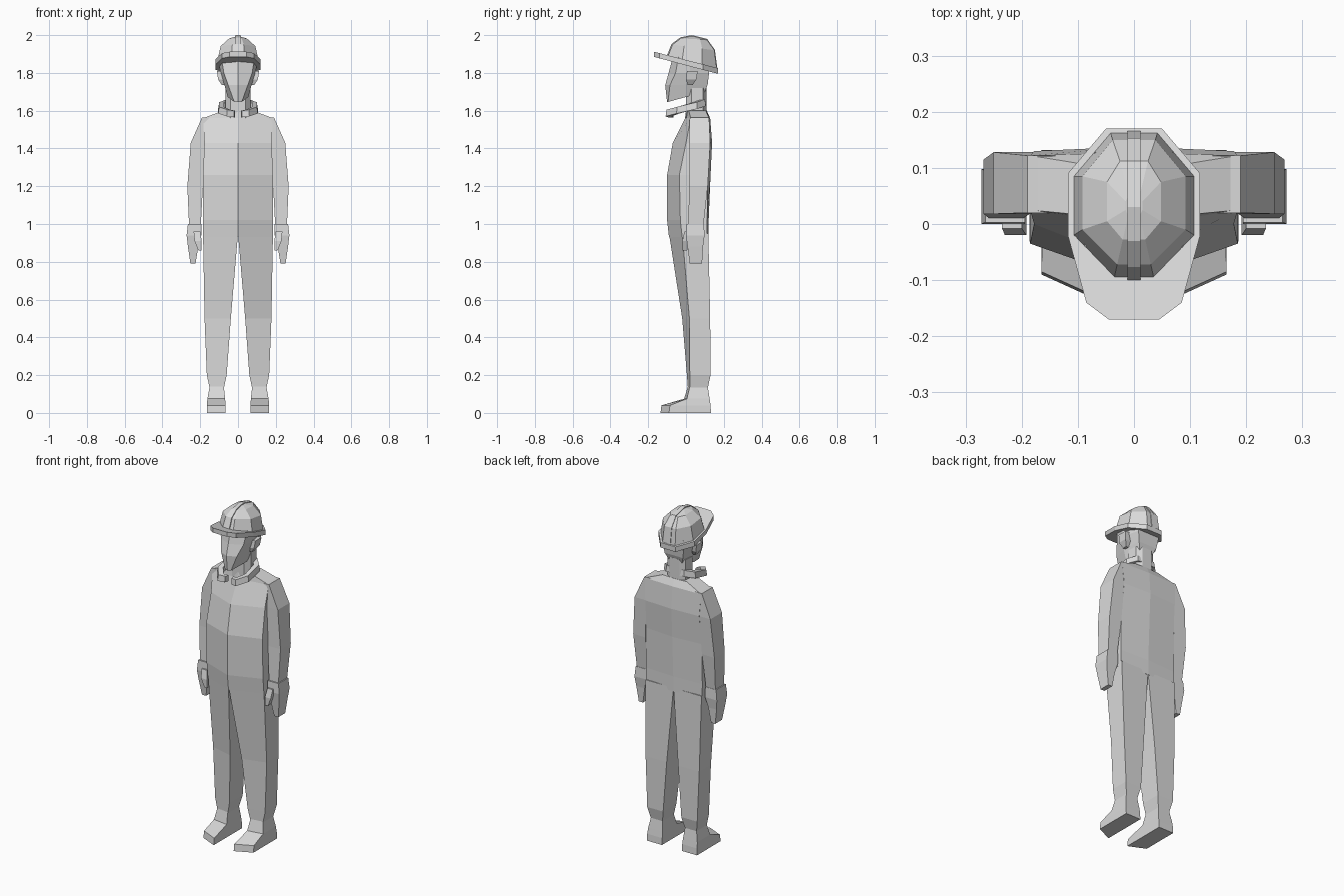
import bpy
import bmesh

default_cube = bpy.data.objects.get("Cube")
if default_cube:
    bpy.data.objects.remove(default_cube, do_unlink=True)

# One plain grey for the whole figure
grey = bpy.data.materials.new("plain_grey")
grey.use_nodes = True
grey_value = (0.7, 0.7, 0.7, 1)
grey.diffuse_color = grey_value
grey.node_tree.nodes["Principled BSDF"].inputs["Base Color"].default_value = grey_value


def loft(name, rings, mirrored=False):
    """Skin a stack of equal-length closed rings and cap both ends."""
    bm = bmesh.new()
    loops = [[bm.verts.new(point) for point in ring] for ring in rings]
    count = len(loops[0])
    for lower, upper in zip(loops, loops[1:]):
        for i in range(count):
            j = (i + 1) % count
            bm.faces.new((lower[i], lower[j], upper[j], upper[i]))
    bm.faces.new(loops[0])
    bm.faces.new(loops[-1])
    bmesh.ops.recalc_face_normals(bm, faces=bm.faces[:])
    mesh = bpy.data.meshes.new(name)
    bm.to_mesh(mesh)
    bm.free()
    mesh.materials.append(grey)
    obj = bpy.data.objects.new(name, mesh)
    bpy.context.collection.objects.link(obj)
    if mirrored:
        mirror = obj.modifiers.new("mirror", "MIRROR")
        mirror.use_mirror_merge = False
    return obj


def symmetric(half, z_front, z_back):
    """Close a front-to-back half outline across x = 0, tilted from z_front to z_back."""
    other = [(-x, y) for x, y in reversed(half) if x > 0]
    outline = half + other
    y_min = min(y for x, y in outline)
    y_max = max(y for x, y in outline)
    slope = (z_back - z_front) / (y_max - y_min)
    return [(x, y, z_front + slope * (y - y_min)) for x, y in outline]


def box_ring(z, x_in, x_out, y_front, y_back, y_skew=0.0, z_skew=0.0):
    """Four-sided section; y_skew pushes the inner front corner, z_skew drops the outer edge."""
    return [(x_out, y_front, z - z_skew), (x_in, y_front + y_skew, z),
            (x_in, y_back, z), (x_out, y_back, z - z_skew)]


def torso_ring(z, width, front_mid, front_side, back_side, back_mid):
    half = [(0, front_mid), (width, front_side), (width, back_side), (0, back_mid)]
    return symmetric(half, z, z)


# Jacket body with a ridge down the chest and back
loft("jacket_body", [
    torso_ring(0.93, 0.185, -0.09, -0.02, 0.112, 0.12),
    torso_ring(1.02, 0.186, -0.1, -0.03, 0.112, 0.12),
    torso_ring(1.26, 0.185, -0.1, -0.035, 0.115, 0.13),
    torso_ring(1.43, 0.178, -0.07, 0.0, 0.13, 0.138),
    torso_ring(1.56, 0.185, -0.005, 0.025, 0.122, 0.128),
    torso_ring(1.6, 0.08, 0.0, 0.015, 0.105, 0.11),
])

# Sleeves
loft("sleeve", [
    box_ring(1.565, 0.14, 0.19, 0.02, 0.122),
    box_ring(1.43, 0.175, 0.25, 0.018, 0.128),
    box_ring(1.2, 0.186, 0.268, 0.018, 0.115),
    box_ring(0.97, 0.198, 0.258, 0.01, 0.09),
], mirrored=True)

# Gloved hands with thumbs
loft("glove", [
    box_ring(1.0, 0.194, 0.265, 0.003, 0.095),
    box_ring(0.94, 0.194, 0.272, 0.0, 0.098),
    box_ring(0.88, 0.21, 0.265, 0.008, 0.09),
    box_ring(0.79, 0.225, 0.252, 0.02, 0.085),
], mirrored=True)
loft("thumb", [
    box_ring(0.96, 0.2, 0.235, -0.008, 0.03),
    box_ring(0.91, 0.192, 0.23, -0.02, 0.02),
    box_ring(0.86, 0.192, 0.21, -0.018, 0.006),
], mirrored=True)

# Trouser legs
loft("trouser_leg", [
    box_ring(0.95, 0.0, 0.185, -0.02, 0.118, y_skew=-0.07),
    box_ring(0.5, 0.038, 0.177, 0.018, 0.128, y_skew=-0.038),
    box_ring(0.2, 0.06, 0.165, 0.02, 0.13, y_skew=-0.015),
    box_ring(0.13, 0.075, 0.15, 0.02, 0.115, y_skew=-0.01),
], mirrored=True)

# Boots
loft("boot", [
    box_ring(0.14, 0.075, 0.15, 0.02, 0.115, y_skew=-0.01),
    box_ring(0.075, 0.068, 0.162, 0.005, 0.125, y_skew=-0.015),
    box_ring(0.04, 0.066, 0.165, -0.085, 0.13, y_skew=-0.045),
    box_ring(0.0, 0.066, 0.165, -0.09, 0.132, y_skew=-0.045),
], mirrored=True)

# Neck
neck_half = [(0.04, 0.0), (0.065, 0.03), (0.06, 0.09), (0.03, 0.108)]
loft("neck", [symmetric(neck_half, z, z) for z in (1.56, 1.72)])

# Collar, open at the front and rising towards the back
collar_path = [(0.022, -0.095, 1.565), (0.06, -0.108, 1.57), (0.105, -0.05, 1.585),
               (0.105, 0.06, 1.61), (0.06, 0.105, 1.625), (0.0, 0.108, 1.627)]
collar_height = 0.035
collar_rings = []
for x, y, z in collar_path:
    inner_x, inner_y = x * 0.7, y * 0.7
    top = z + collar_height
    collar_rings.append([(x, y, z), (x * 0.95, y * 0.95, top),
                         (inner_x, inner_y, top), (inner_x, inner_y, z)])
loft("collar", collar_rings, mirrored=True)

# Head, with a narrow chin and a ridged face
loft("head", [
    symmetric([(0, -0.1), (0.02, -0.095), (0.055, 0.0), (0.045, 0.1)], 1.645, 1.7),
    symmetric([(0, -0.11), (0.052, -0.085), (0.072, 0.0), (0.06, 0.115)], 1.735, 1.74),
    symmetric([(0, -0.092), (0.075, -0.055), (0.095, 0.02), (0.07, 0.122)], 1.8, 1.8),
    symmetric([(0, -0.068), (0.088, -0.04), (0.1, 0.02), (0.07, 0.128)], 1.89, 1.85),
])

# Ears
loft("ear", [
    box_ring(1.735, 0.06, 0.085, 0.01, 0.035),
    box_ring(1.765, 0.07, 0.105, 0.0, 0.055),
    box_ring(1.81, 0.08, 0.112, 0.005, 0.062),
], mirrored=True)

# Helmet brim, a tilted slab that is longer at the front
brim_half = [(0.045, -0.17), (0.085, -0.14), (0.118, -0.02), (0.118, 0.09), (0.05, 0.17)]
loft("helmet_brim", [symmetric(brim_half, 1.885, 1.795), symmetric(brim_half, 1.912, 1.825)])

# Helmet dome
loft("helmet_dome", [
    symmetric([(0.035, -0.095), (0.108, -0.02), (0.108, 0.085), (0.042, 0.163)], 1.89, 1.82),
    symmetric([(0.03, -0.072), (0.092, -0.01), (0.092, 0.085), (0.038, 0.15)], 1.95, 1.92),
    symmetric([(0.02, -0.028), (0.048, 0.005), (0.048, 0.075), (0.025, 0.112)], 1.983, 1.975),
    symmetric([(0.01, 0.015), (0.015, 0.025), (0.015, 0.04), (0.01, 0.05)], 1.992, 1.992),
])

# Raised rib along the top of the helmet
rib_profile = [(-0.1, 1.895), (-0.077, 1.953), (-0.03, 1.988), (0.03, 2.0),
               (0.112, 1.98), (0.153, 1.922), (0.166, 1.825)]
loft("helmet_rib", [[(x, y, z) for y, z in rib_profile] for x in (-0.012, 0.012)])
